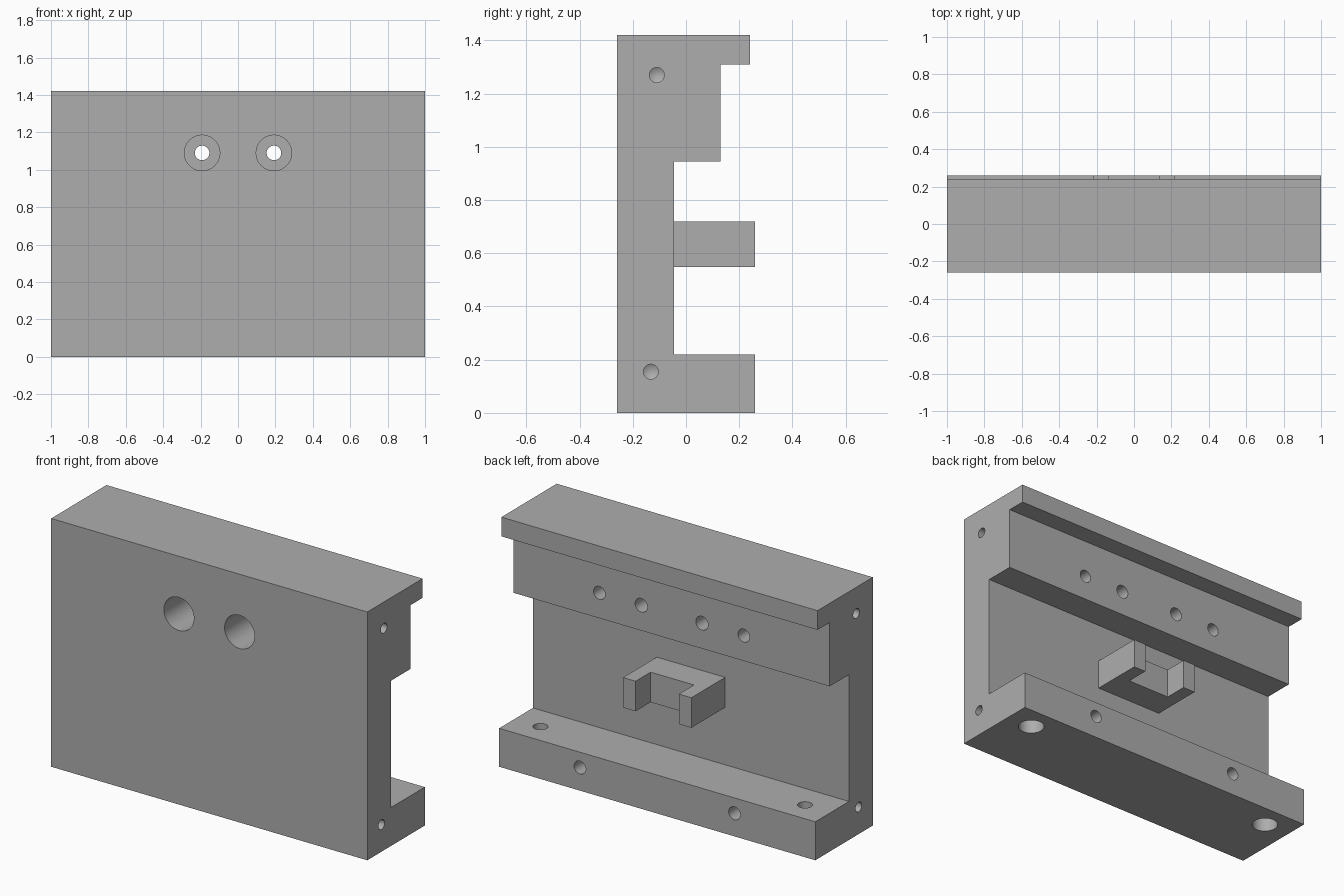
import bpy, bmesh, math
from mathutils import Vector, Matrix

cube = bpy.data.objects.get("Cube")
if cube:
    bpy.data.objects.remove(cube, do_unlink=True)

grey = bpy.data.materials.new("plain grey")
grey.use_nodes = True
colour = (0.42, 0.42, 0.42, 1)
grey.diffuse_color = colour
grey.node_tree.nodes["Principled BSDF"].inputs["Base Color"].default_value = colour


def make_object(name, bm):
    bmesh.ops.recalc_face_normals(bm, faces=bm.faces[:])
    mesh = bpy.data.meshes.new(name)
    bm.to_mesh(mesh)
    bm.free()
    mesh.materials.append(grey)
    obj = bpy.data.objects.new(name, mesh)
    bpy.context.collection.objects.link(obj)
    return obj


def extrude_profile(name, points, direction):
    bm = bmesh.new()
    face = bm.faces.new([bm.verts.new(p) for p in points])
    top = bmesh.ops.extrude_face_region(bm, geom=[face])["geom"]
    verts = [v for v in top if isinstance(v, bmesh.types.BMVert)]
    bmesh.ops.translate(bm, verts=verts, vec=direction)
    return make_object(name, bm)


def drill(bm, start, direction, profile):
    """Add a lathed drill: profile is (radius, depth) from the surface inward."""
    points = [(0, -0.05), (profile[0][0], -0.05)] + profile
    place = Matrix.Translation(start) @ Vector(direction).to_track_quat('Z', 'Y').to_matrix().to_4x4()
    verts = [bm.verts.new(place @ Vector((r, 0, d))) for r, d in points]
    edges = [bm.edges.new(pair) for pair in zip(verts, verts[1:])]
    bmesh.ops.spin(bm, geom=verts + edges, cent=place.translation,
                   axis=direction, angle=math.tau, steps=48)


def blind(radius, depth):
    return [(radius, depth), (0, depth + radius * 0.6)]


def stepped(wide, wide_depth, narrow, depth):
    return [(wide, wide_depth), (narrow, wide_depth), (narrow, depth), (0, depth)]


# Main plate with foot, upper rib and top lip
section = [(-0.26, 0), (0.26, 0), (0.26, 0.22), (-0.045, 0.22), (-0.045, 0.945),
           (0.13, 0.945), (0.13, 1.31), (0.24, 1.31), (0.24, 1.42), (-0.26, 1.42)]
body = extrude_profile("plate_body", [(-1, y, z) for y, z in section], (2, 0, 0))

# All holes, mirrored left and right
holes = bmesh.new()
for s in (-1, 1):
    drill(holes, (s * 0.192, -0.26, 1.09), (0, 1, 0), stepped(0.095, 0.27, 0.039, 0.45))
    drill(holes, (s * 0.457, 0.13, 1.09), (0, -1, 0), blind(0.037, 0.25))
    drill(holes, (s * 0.489, 0.26, 0.132), (0, -1, 0), blind(0.037, 0.25))
    drill(holes, (s * 0.837, 0.12, 0), (0, 0, 1), stepped(0.07, 0.12, 0.039, 0.27))
    drill(holes, (s, -0.11, 1.27), (-s, 0, 0), blind(0.028, 0.2))
    drill(holes, (s, -0.132, 0.155), (-s, 0, 0), blind(0.028, 0.2))
bmesh.ops.remove_doubles(holes, verts=holes.verts[:], dist=0.0001)
cutter = make_object("hole_cutter", holes)
cutter.hide_render = True

cut = body.modifiers.new("holes", 'BOOLEAN')
cut.operation = 'DIFFERENCE'
cut.solver = 'EXACT'
cut.object = cutter
bpy.ops.object.select_all(action='DESELECT')
bpy.context.view_layer.objects.active = body
body.select_set(True)
bpy.ops.object.modifier_apply(modifier=cut.name)
bpy.data.objects.remove(cutter, do_unlink=True)
bpy.ops.object.shade_smooth_by_angle(angle=math.radians(25))

# U-shaped bracket on the back wall
half = [(0.216, -0.045), (0.216, 0.26), (0.137, 0.26), (0.137, 0.124)]
outline = half + [(-x, y) for x, y in reversed(half)]
extrude_profile("rear_bracket", [(x, y, 0.548) for x, y in outline], (0, 0, 0.172))
